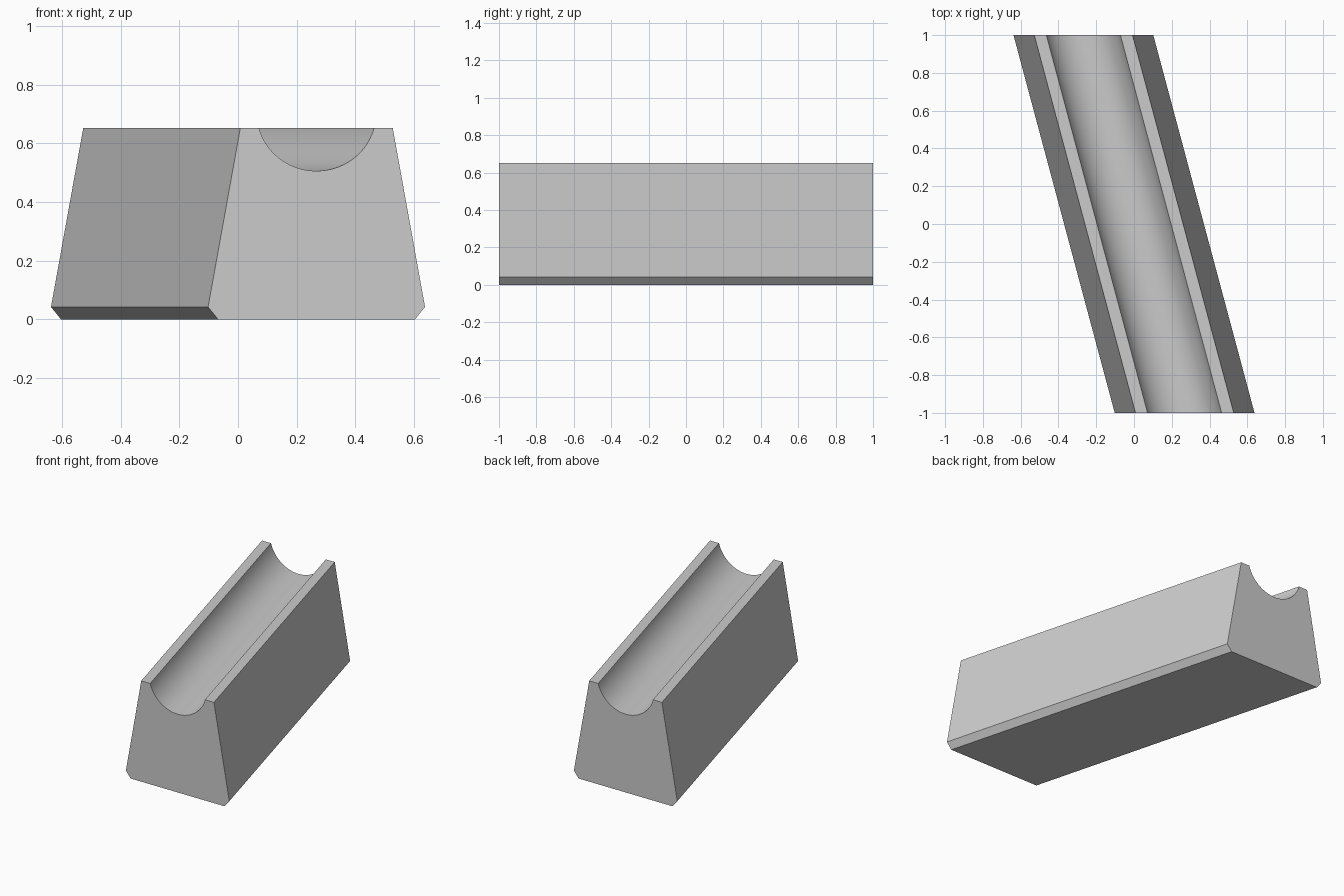
import bpy, bmesh, math

if "Cube" in bpy.data.objects:
    bpy.data.objects.remove(bpy.data.objects["Cube"])

# Material
grey = bpy.data.materials.new("light grey")
grey.diffuse_color = (0.6, 0.6, 0.6, 1)
grey.use_nodes = True
grey.node_tree.nodes["Principled BSDF"].inputs["Base Color"].default_value = grey.diffuse_color

SKEW = math.radians(15)          # block runs diagonally, ends stay parallel
SHIFT = math.tan(SKEW)           # x offset of each end
TOP = 0.652

# Groove arc: round across the block, so stretched in x on the slanted end
R, CZ = 0.196, 0.702
start = math.asin((CZ - TOP) / R)
N = 48
groove = []
for i in range(N + 1):
    a = -start - (math.pi - 2 * start) * i / N
    groove.append((R / math.cos(SKEW) * math.cos(a), CZ + R * math.sin(a)))

# End profile: chamfered foot, tapered sides, grooved top
profile = [(-0.336, 0), (0.336, 0), (0.37, 0.042), (0.26, TOP)]
profile += groove + [(-0.26, TOP), (-0.37, 0.042)]

# Skewed extrusion of the profile
bm = bmesh.new()
front = [bm.verts.new((x + SHIFT, -1, z)) for x, z in profile]
back = [bm.verts.new((x - SHIFT, 1, z)) for x, z in profile]
n = len(profile)
for i in range(n):
    j = (i + 1) % n
    bm.faces.new((front[i], front[j], back[j], back[i]))
bm.faces.new(front)
bm.faces.new(back[::-1])
bmesh.ops.recalc_face_normals(bm, faces=bm.faces)
mesh = bpy.data.meshes.new("grooved_block")
bm.to_mesh(mesh)
bm.free()
mesh.materials.append(grey)

block = bpy.data.objects.new("grooved_block", mesh)
bpy.context.collection.objects.link(block)
bpy.context.view_layer.objects.active = block
block.select_set(True)
bpy.ops.object.shade_smooth_by_angle(angle=math.radians(30))
